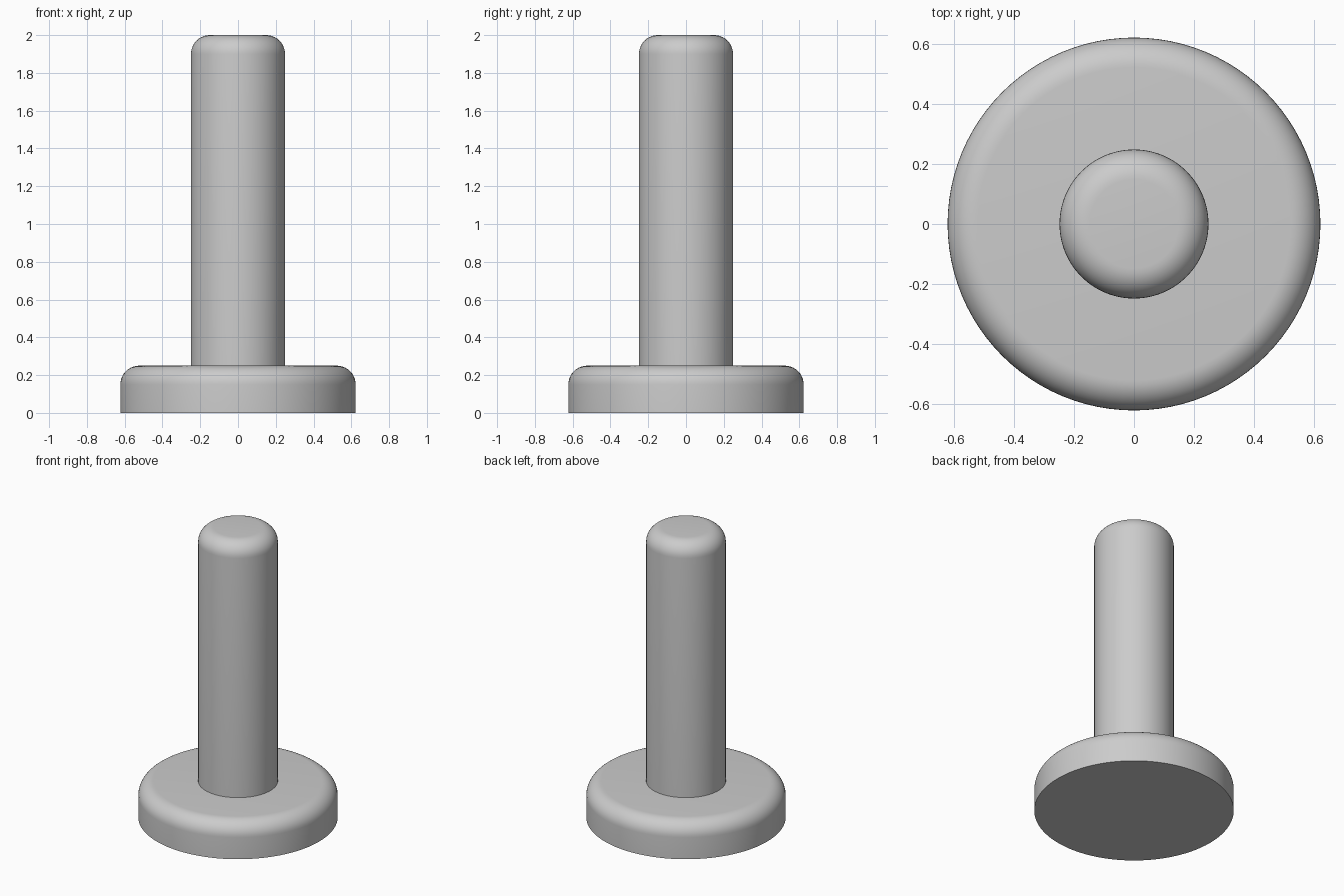
import bpy
import bmesh
import math
from mathutils import Matrix

default = bpy.data.objects.get("Cube")
if default:
    bpy.data.objects.remove(default, do_unlink=True)

grey = bpy.data.materials.new("plain grey")
grey.use_nodes = True
COLOUR = (0.6, 0.6, 0.6, 1.0)
grey.diffuse_color = COLOUR
grey.node_tree.nodes["Principled BSDF"].inputs["Base Color"].default_value = COLOUR

SIDES = 96
FILLET = 0.1
FILLET_STEPS = 10


def rounded_cylinder(name, radius, bottom, top, cap_bottom):
    """Lathe a cylinder whose upper rim is rounded over."""
    profile = [(radius, bottom)]
    for i in range(FILLET_STEPS + 1):
        a = math.pi / 2 * i / FILLET_STEPS
        profile.append((radius - FILLET + FILLET * math.cos(a),
                        top - FILLET + FILLET * math.sin(a)))
    bm = bmesh.new()
    rings = []
    for r, z in profile:
        ring = bmesh.ops.create_circle(bm, segments=SIDES, radius=r,
                                       matrix=Matrix.Translation((0, 0, z)))
        rings.append(ring["verts"])
    for low, high in zip(rings, rings[1:]):
        for i in range(SIDES):
            j = (i + 1) % SIDES
            bm.faces.new((low[i], low[j], high[j], high[i]))
    bm.faces.new(rings[-1])
    if cap_bottom:
        bm.faces.new(rings[0])
    bmesh.ops.recalc_face_normals(bm, faces=bm.faces)
    mesh = bpy.data.meshes.new(name)
    bm.to_mesh(mesh)
    bm.free()
    mesh.materials.append(grey)
    obj = bpy.data.objects.new(name, mesh)
    bpy.context.collection.objects.link(obj)
    bpy.ops.object.select_all(action="DESELECT")
    obj.select_set(True)
    bpy.context.view_layer.objects.active = obj
    bpy.ops.object.shade_smooth_by_angle(angle=math.radians(30))
    return obj


# Wide round foot and the tall pin standing on it
rounded_cylinder("base_disc", 0.623, 0.0, 0.25, True)
rounded_cylinder("pin", 0.249, 0.25, 2.0, False)
